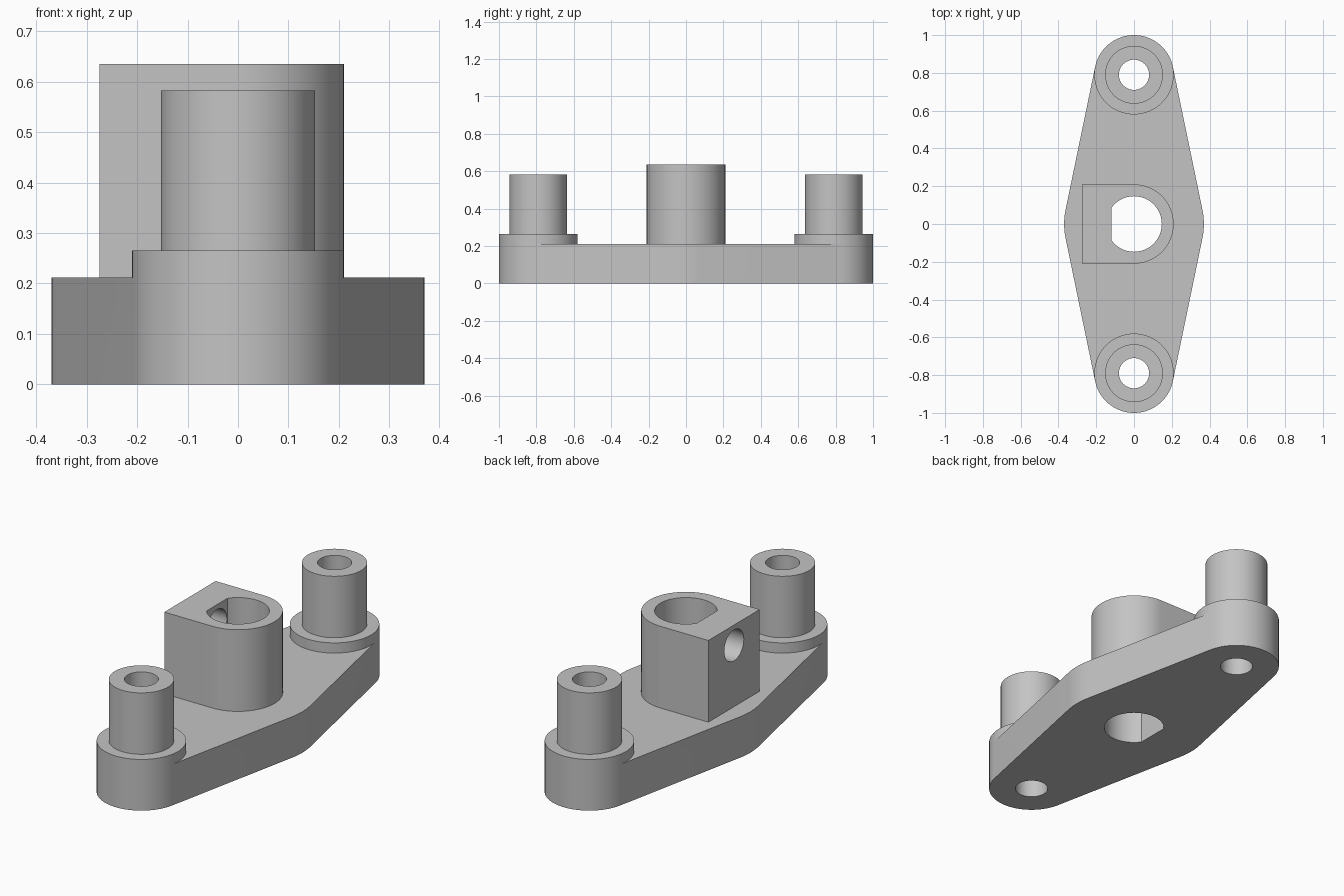
import bpy, bmesh, math
from mathutils import Matrix

if "Cube" in bpy.data.objects:
    bpy.data.objects.remove(bpy.data.objects["Cube"])

END_Y, END_R, MID_R = 0.79, 0.21, 0.37
TILT = math.asin((MID_R - END_R) / END_Y)      # slope of the plate's straight sides

metal = bpy.data.materials.new("plain_grey")
metal.diffuse_color = (0.55, 0.55, 0.55, 1)
metal.use_nodes = True
metal.node_tree.nodes["Principled BSDF"].inputs["Base Color"].default_value = metal.diffuse_color


def arc(r, start, end, n, cy=0.0):
    """Points on a circle arc from start to end angle, both ends included."""
    return [(r * math.cos(start + (end - start) * i / n),
             cy + r * math.sin(start + (end - start) * i / n)) for i in range(n + 1)]


def flip(points):
    """Half-turn about z."""
    return [(-x, -y) for x, y in points]


def prism(name, outline, z0, z1, matrix=None):
    """Extrude a counter-clockwise outline from z0 to z1."""
    bm = bmesh.new()
    face = bm.faces.new([bm.verts.new((x, y, z0)) for x, y in outline])
    top = bmesh.ops.extrude_face_region(bm, geom=[face], use_keep_orig=True)
    for v in [g for g in top["geom"] if isinstance(g, bmesh.types.BMVert)]:
        v.co.z = z1
    bmesh.ops.recalc_face_normals(bm, faces=bm.faces)
    if matrix:
        bm.transform(matrix)
    mesh = bpy.data.meshes.new(name)
    bm.to_mesh(mesh)
    bm.free()
    mesh.materials.append(metal)
    obj = bpy.data.objects.new(name, mesh)
    bpy.context.collection.objects.link(obj)
    return obj


def circle(r, cy=0.0, n=72):
    return arc(r, 0, 2 * math.pi, n, cy)[:-1]


def combine(target, tool, operation):
    """Boolean the tool into the target, then discard the tool."""
    mod = target.modifiers.new(operation, 'BOOLEAN')
    mod.operation, mod.solver, mod.object = operation, 'EXACT', tool
    bpy.context.view_layer.objects.active = target
    bpy.ops.object.modifier_apply(modifier=mod.name)
    bpy.data.objects.remove(tool)


# Diamond plate: two round ends joined by straight sides to a rounded middle
end_arc = arc(END_R, TILT, math.pi - TILT, 48, END_Y)
half = arc(MID_R, -TILT, TILT, 10) + end_arc
body = prism("flange_body", half + flip(half), 0, 0.212)

# Low round bosses on the ends, sharing the plate's end arcs, and tall posts
inner_arc = arc(END_R, math.pi - TILT, 2 * math.pi + TILT, 64, END_Y)[1:-1]
boss = end_arc + inner_arc
for outline in (boss, flip(boss)):
    combine(body, prism("boss", outline, 0.212, 0.265), 'UNION')
for y in (-END_Y, END_Y):
    combine(body, prism("post", circle(0.153, y), 0.1, 0.583), 'UNION')

# Central block, square at -x and round at +x
block = arc(0.21, -math.pi / 2, math.pi / 2, 48) + [(-0.275, 0.21), (-0.275, -0.21)]
combine(body, prism("hub", block, 0.1, 0.635), 'UNION')

# Through holes in the posts and the D-shaped centre bore
for y in (-END_Y, END_Y):
    combine(body, prism("post_hole", circle(0.08, y, 48), -0.1, 0.8), 'DIFFERENCE')
flat = math.acos(-0.12 / 0.147)
combine(body, prism("bore", arc(0.147, -flat, flat, 64), -0.1, 0.8), 'DIFFERENCE')

# Cross hole from the flat -x face into the bore
sideways = Matrix.Translation((0, 0, 0.53)) @ Matrix.Rotation(math.pi / 2, 4, 'Y')
combine(body, prism("cross_hole", circle(0.08, 0, 48), -0.4, -0.05, sideways), 'DIFFERENCE')

# Smooth round walls, sharp edges
bpy.ops.object.select_all(action='DESELECT')
body.select_set(True)
bpy.context.view_layer.objects.active = body
bpy.ops.object.shade_smooth_by_angle(angle=math.radians(30))
